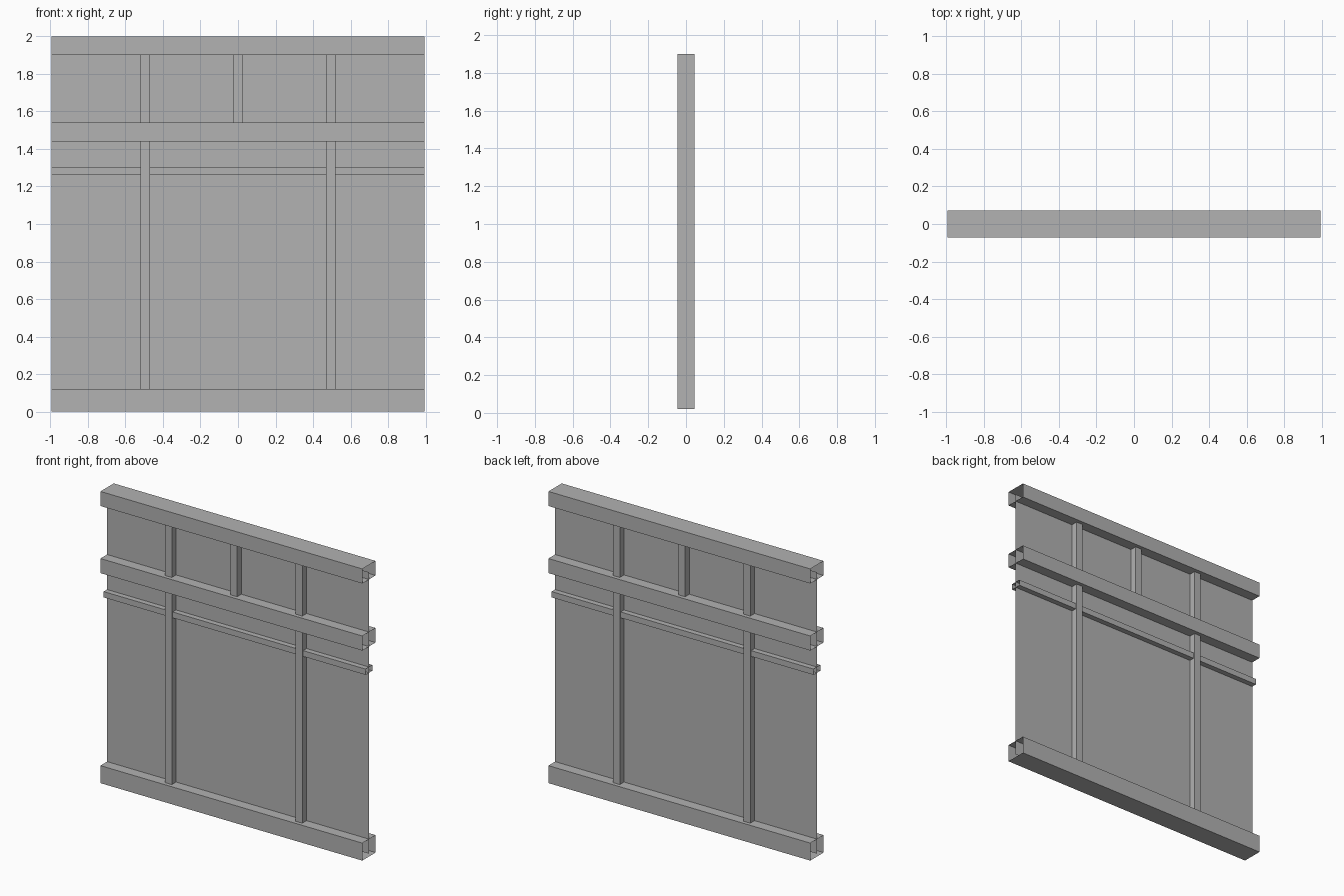
import bpy
import bmesh

cube = bpy.data.objects.get("Cube")
if cube:
    bpy.data.objects.remove(cube, do_unlink=True)

# One plain grey for the whole wall section
grey = bpy.data.materials.new("plain grey")
grey.use_nodes = True
colour = (0.445, 0.445, 0.445, 1)
grey.diffuse_color = colour
grey.node_tree.nodes["Principled BSDF"].inputs["Base Color"].default_value = colour

HALF = 0.993        # half the wall width
BEAM_DEPTH = 0.072  # half the depth of the main beams
RAIL_DEPTH = 0.037
POST_DEPTH = 0.046
POST_HALF = 0.025


def add_object(name, bm):
    mesh = bpy.data.meshes.new(name)
    bm.to_mesh(mesh)
    bm.free()
    mesh.materials.append(grey)
    obj = bpy.data.objects.new(name, mesh)
    bpy.context.collection.objects.link(obj)
    return obj


def tube(name, low, high, axis):
    """Thin-walled box between two corners, open at both ends of one axis."""
    bm = bmesh.new()
    bmesh.ops.create_cube(bm, size=1)
    for v in bm.verts:
        v.co = [lo + (c + 0.5) * (hi - lo) for c, lo, hi in zip(v.co, low, high)]
    bm.normal_update()
    ends = [f for f in bm.faces if abs(f.normal[axis]) > 0.9]
    bmesh.ops.delete(bm, geom=ends, context='FACES_ONLY')
    return add_object(name, bm)


# Horizontal beams and the slim rail, hollow through their length
for name, bottom, top, depth in (
        ("bottom_beam", 0, 0.12, BEAM_DEPTH),
        ("slim_rail", 1.26, 1.3, RAIL_DEPTH),
        ("middle_beam", 1.44, 1.54, BEAM_DEPTH),
        ("top_beam", 1.9, 2, BEAM_DEPTH)):
    tube(name, (-HALF, -depth, bottom), (HALF, depth, top), 0)

# Upright posts: two full height, one short between the upper beams
for name, x, bottom in (
        ("right_post", -0.495, 0.02),
        ("left_post", 0.495, 0.02),
        ("short_centre_post", 0, 1.54)):
    tube(name, (x - POST_HALF, -POST_DEPTH, bottom),
         (x + POST_HALF, POST_DEPTH, 1.9), 2)

# Thin infill sheet on the centre plane
bm = bmesh.new()
corners = ((-HALF, 0.02), (HALF, 0.02), (HALF, 1.95), (-HALF, 1.95))
bm.faces.new([bm.verts.new((x, 0, z)) for x, z in corners])
add_object("infill_panel", bm)
